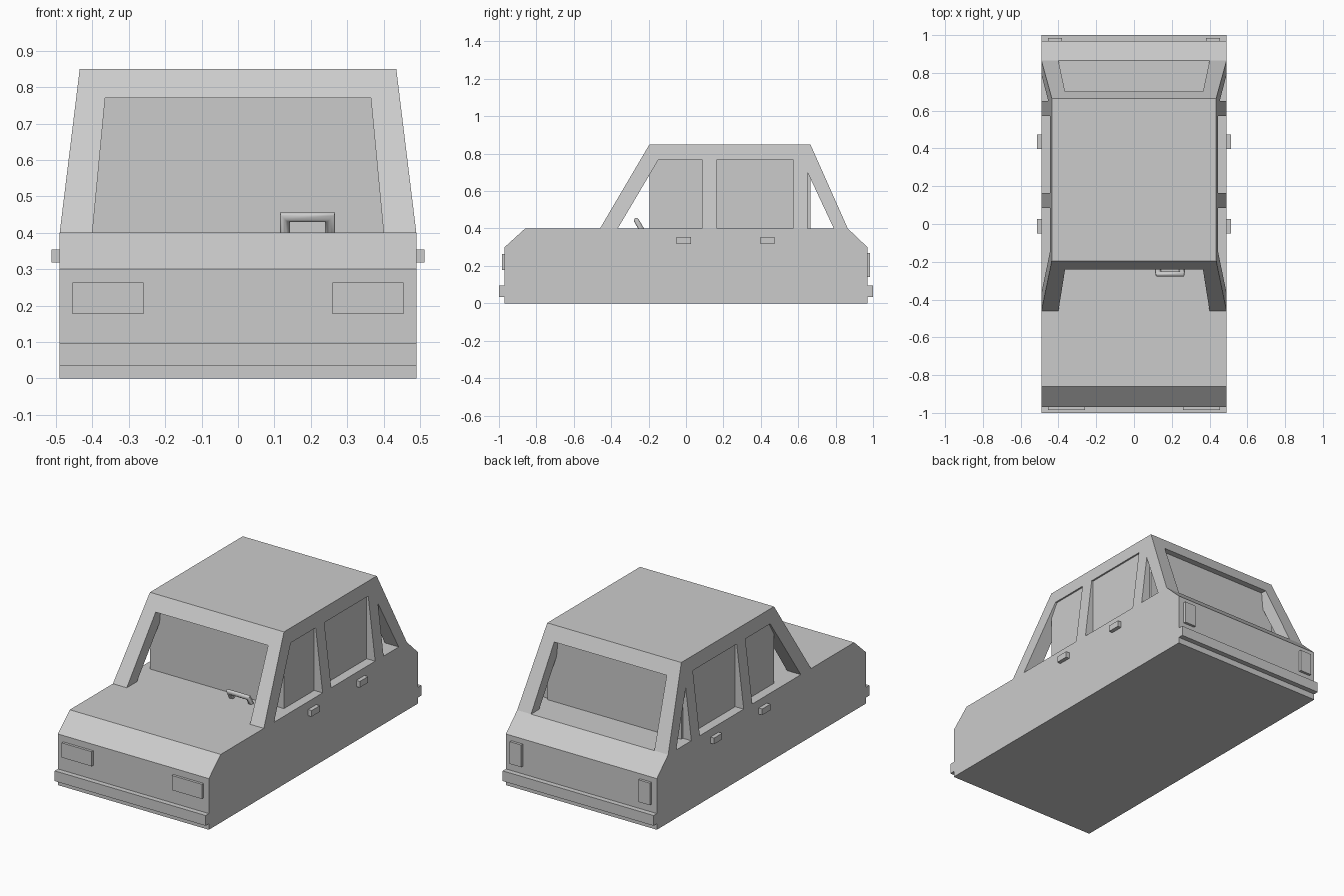
import bpy, bmesh
from math import radians
from mathutils import Matrix

if "Cube" in bpy.data.objects:
    bpy.data.objects.remove(bpy.data.objects["Cube"])


def finish(name, bm):
    bmesh.ops.recalc_face_normals(bm, faces=bm.faces)
    mesh = bpy.data.meshes.new(name)
    bm.to_mesh(mesh)
    bm.free()
    obj = bpy.data.objects.new(name, mesh)
    bpy.context.collection.objects.link(obj)
    return obj


def box(name, x, y, z):
    bm = bmesh.new()
    bmesh.ops.create_cube(bm, size=1)
    for v in bm.verts:
        for i, (lo, hi) in enumerate((x, y, z)):
            v.co[i] = hi if v.co[i] > 0 else lo
    return finish(name, bm)


def prism(name, profile, axis, half):
    """Extrude a (y,z) profile along x, or an (x,z) profile along y."""
    bm = bmesh.new()
    rings = []
    for s in (-half, half):
        rings.append([bm.verts.new((s, a, b) if axis == 'x' else (a, s, b)) for a, b in profile])
        bm.faces.new(rings[-1])
    n = len(profile)
    for i in range(n):
        j = (i + 1) % n
        bm.faces.new((rings[0][i], rings[0][j], rings[1][j], rings[1][i]))
    return finish(name, bm)


# Lower body
prism("body", [(-.97, 0), (-.97, .3), (-.86, .4), (.865, .4), (.97, .3), (.97, 0)], 'x', .49)

# Tapered cabin frame
cabin = prism("cabin_frame", [(-.46, .4), (-.195, .85), (.665, .85), (.865, .4)], 'x', .49)
for v in cabin.data.vertices:
    if v.co.z > .8:
        v.co.x *= .435 / .49

# Window openings
cutters = [
    prism("front_door_cutter", [(-.371, .39), (-.146, .77), (.085, .77), (.085, .39)], 'x', .7),
    prism("rear_door_cutter", [(.165, .39), (.165, .77), (.572, .77), (.572, .39)], 'x', .7),
    prism("quarter_window_cutter", [(.65, .39), (.65, .7), (.795, .39)], 'x', .7),
    prism("windscreen_cutter", [(-.401, .39), (-.365, .77), (.365, .77), (.401, .39)], 'y', 1.2),
]
for c in cutters:
    m = cabin.modifiers.new(c.name, 'BOOLEAN')
    m.operation = 'DIFFERENCE'
    m.solver = 'EXACT'
    m.object = c
    c.hide_render = True
    c.hide_viewport = True

# Solid block behind the window openings
box("cabin_core", (-.435, .435), (-.195, .665), (.4, .845))

# Bumpers
box("front_bumper", (-.49, .49), (-1, -.97), (.035, .095))
box("rear_bumper", (-.49, .49), (.97, 1), (.035, .095))

# Lights and door handles on both sides
for s, side in ((-1, "left"), (1, "right")):
    def mirrored(a, b):
        return tuple(sorted((s * a, s * b)))
    box(side + "_headlight", mirrored(.26, .455), (-.985, -.96), (.177, .263))
    box(side + "_taillight", mirrored(.38, .455), (.96, .985), (.14, .27))
    for part, y in (("front", -.05), ("rear", .397)):
        box(f"{side}_{part}_handle", mirrored(.48, .513), (y, y + .076), (.318, .354))

# Square steering wheel, half sunk into the deck
bpy.ops.mesh.primitive_torus_add(major_segments=4, minor_segments=8,
                                 major_radius=.088, minor_radius=.0195)
wheel = bpy.context.object
wheel.name = "steering_wheel"
wheel.data.transform(Matrix.Translation((.191, -.234, .389)) @ Matrix.Rotation(radians(120), 4, 'X')
                     @ Matrix.Diagonal((1, 1, .7, 1)) @ Matrix.Rotation(radians(45), 4, 'Z'))
bpy.ops.object.shade_smooth_by_angle(angle=radians(50))
